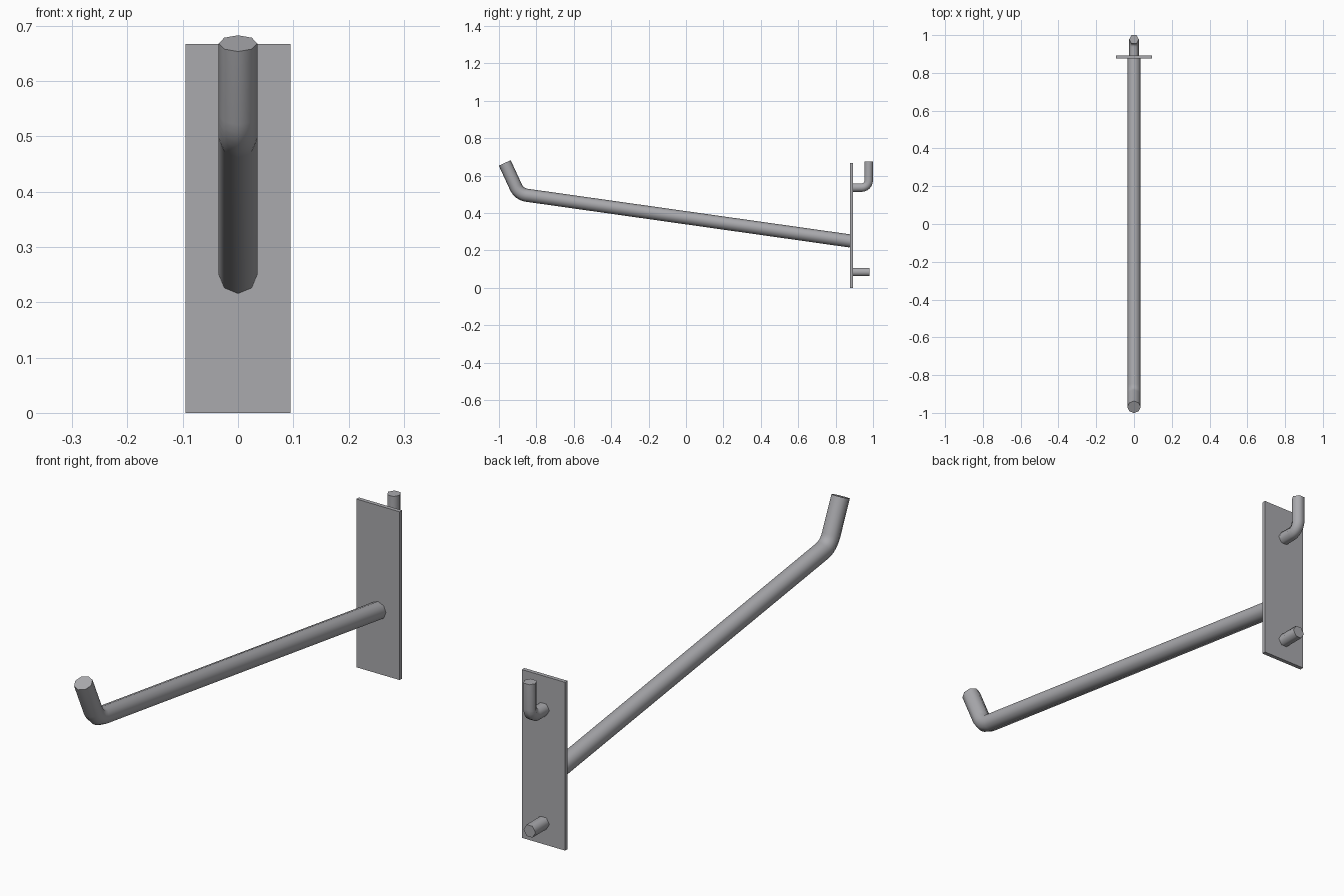
import bpy, bmesh, math
from mathutils import Vector

if "Cube" in bpy.data.objects:
    bpy.data.objects.remove(bpy.data.objects["Cube"])

steel = bpy.data.materials.new("grey steel")
steel.diffuse_color = (0.40, 0.40, 0.42, 1)
steel.use_nodes = True
steel.node_tree.nodes["Principled BSDF"].inputs["Base Color"].default_value = steel.diffuse_color


def finish(name, bm, smooth_angle=None):
    bmesh.ops.recalc_face_normals(bm, faces=bm.faces)
    mesh = bpy.data.meshes.new(name)
    bm.to_mesh(mesh)
    bm.free()
    mesh.materials.append(steel)
    ob = bpy.data.objects.new(name, mesh)
    bpy.context.collection.objects.link(ob)
    if smooth_angle:
        bpy.ops.object.select_all(action='DESELECT')
        ob.select_set(True)
        bpy.context.view_layer.objects.active = ob
        bpy.ops.object.shade_smooth_by_angle(angle=math.radians(smooth_angle))
    return ob


def bent_path(start, corner, end, cut, steps=6):
    """Points (y, z) of two straight runs joined by a circular bend."""
    s, c, e = Vector(start), Vector(corner), Vector(end)
    d1, d2 = (s - c).normalized(), (e - c).normalized()
    half = d1.angle(d2) / 2
    centre = c + (d1 + d2).normalized() * (cut / math.cos(half))
    a, b = c + d1 * cut - centre, c + d2 * cut - centre
    sweep = math.pi - 2 * half
    arc = [centre + (a * math.sin((1 - t) * sweep) + b * math.sin(t * sweep)) / math.sin(sweep)
           for t in (i / steps for i in range(steps + 1))]
    return [s] + arc + [e]


def rod(name, path, radius, sides):
    """Sweep a polygon along a path in the y-z plane."""
    bm = bmesh.new()
    pts = [Vector(p) for p in path]
    rings = []
    for i, p in enumerate(pts):
        d = Vector((0, 0))
        if i > 0:
            d += (p - pts[i - 1]).normalized()
        if i < len(pts) - 1:
            d += (pts[i + 1] - p).normalized()
        d.normalize()
        ring = []
        for k in range(sides):
            a = 2 * math.pi * k / sides
            off = radius * math.sin(a)
            ring.append(bm.verts.new((radius * math.cos(a), p.x - d.y * off, p.y + d.x * off)))
        rings.append(ring)
    for r, q in zip(rings, rings[1:]):
        for k in range(sides):
            j = (k + 1) % sides
            bm.faces.new((r[k], r[j], q[j], q[k]))
    bm.faces.new(rings[0])
    bm.faces.new(rings[-1])
    return finish(name, bm, 65)


# flat back plate
bm = bmesh.new()
bmesh.ops.create_cube(bm, size=1)
for v in bm.verts:
    v.co = (v.co.x * 0.19, 0.885 + v.co.y * 0.016, 0.3335 + v.co.z * 0.667)
finish("back_plate", bm)

# long sloping arm with upturned tip
rod("arm", bent_path((0.88, 0.2505), (-0.892, 0.501), (-0.969, 0.668), 0.04), 0.035, 8)

# upper hook and lower peg on the rear
rod("upper_hook", bent_path((0.89, 0.536), (0.977, 0.536), (0.977, 0.676), 0.038), 0.026, 6)
rod("lower_peg", [(0.89, 0.085), (0.98, 0.085)], 0.026, 6)
